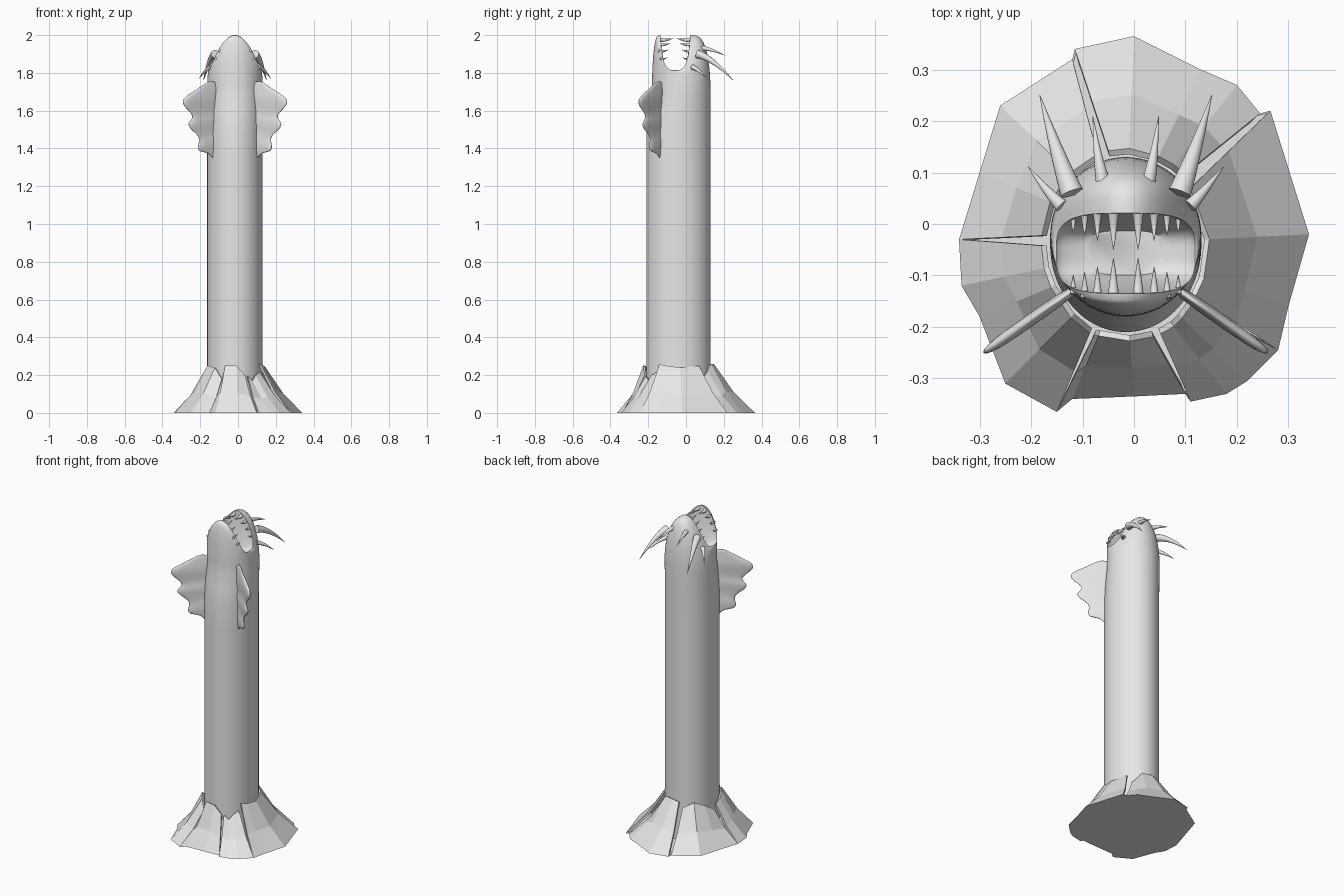
import bpy, bmesh, math
from mathutils import Vector

if "Cube" in bpy.data.objects:
    bpy.data.objects.remove(bpy.data.objects["Cube"])

CX = -0.016          # symmetry plane of the creature
N = 80               # sides of the body

grey = bpy.data.materials.new("stone_grey")
grey.diffuse_color = (0.8, 0.8, 0.8, 1)
grey.use_nodes = True
grey.node_tree.nodes["Principled BSDF"].inputs["Base Color"].default_value = grey.diffuse_color


def make(name, bm, smooth=None):
    bmesh.ops.recalc_face_normals(bm, faces=bm.faces)
    me = bpy.data.meshes.new(name)
    bm.to_mesh(me)
    bm.free()
    me.materials.append(grey)
    ob = bpy.data.objects.new(name, me)
    bpy.context.collection.objects.link(ob)
    if smooth:
        bpy.ops.object.select_all(action='DESELECT')
        ob.select_set(True)
        bpy.context.view_layer.objects.active = ob
        bpy.ops.object.shade_smooth_by_angle(angle=math.radians(smooth))
    return ob


def loft(bm, rings, closed=True, caps=True):
    rows = [[bm.verts.new(p) for p in r] for r in rings]
    n = len(rows[0])
    for a, b in zip(rows, rows[1:]):
        for i in range(n if closed else n - 1):
            j = (i + 1) % n
            bm.faces.new((a[i], a[j], b[j], b[i]))
    if caps:
        bm.faces.new(rows[0])
        bm.faces.new(rows[-1])


def spike(bm, p0, p1, p2, r, sides=12, steps=8):
    """Curved tapering cone along a quadratic curve."""
    p0, p1, p2 = Vector(p0), Vector(p1), Vector(p2)
    rings = []
    for k in range(steps + 1):
        t = k / steps
        c = p0 * (1 - t) ** 2 + p1 * 2 * t * (1 - t) + p2 * t * t
        d = ((p1 - p0) * (1 - t) + (p2 - p1) * t).normalized()
        u = d.cross(Vector((0.3, 0.2, 1))).normalized()
        v = d.cross(u)
        rad = r * max((1 - t) ** 0.85, 0.03)
        rings.append([c + (u * math.cos(a) + v * math.sin(a)) * rad
                      for a in (2 * math.pi * i / sides for i in range(sides))])
    loft(bm, rings)


# --- body, jaws and mouth cavity as one lofted skin ---
ANG = [2 * math.pi * i / N for i in range(N)]


def ellipse(cy, rx, ry, z):
    return [Vector((CX + rx * math.cos(a), cy + ry * math.sin(a), z)) for a in ANG]


def mouth_rim():
    pts = []
    for a in ANG:
        c, s = math.cos(a), math.sin(a)
        d = (abs(c) ** 3.5 + abs(s) ** 3.5) ** (1 / 3.5)
        x, y = 0.135 * c / d, 0.078 * s / d
        pts.append(Vector((CX + x, -0.057 + y, 2.0 - 10.2 * x * x)))
    return pts


rim = mouth_rim()
neck = ellipse(-0.025, 0.147, 0.155, 1.70)
rings = [ellipse(-0.04, 0.147, 0.17, z) for z in (0.0, 0.7, 1.35, 1.5)]
rings += [ellipse(-0.034, 0.147, 0.164, 1.6), neck]
for k in range(1, 13):                       # outer jaws curling to the lips
    f = k / 12 * math.pi / 2
    w = max(math.cos(f), 0) ** 0.6
    ring = []
    for b, r in zip(neck, rim):
        p = r.lerp(b, w)
        p.z = 1.70 + (r.z - 1.70) * math.sin(f)
        ring.append(p)
    rings.append(ring)
for k in range(1, 7):                        # inner walls down to the throat
    t = k / 6
    ring = []
    for r in rim:
        s = 1 - 0.45 * t ** 1.6
        ring.append(Vector((CX + (r.x - CX) * s, -0.055 + (r.y + 0.055) * s,
                            r.z + (1.785 - r.z) * t)))
    rings.append(ring)
bm = bmesh.new()
loft(bm, rings)
make("worm_body", bm, 50)

# --- teeth along both lips ---
for name, y0, way in (("front_teeth", -0.138, 1), ("back_teeth", 0.022, -1)):
    bm = bmesh.new()
    for dx, length, r in ((0.024, 0.072, 0.012), (0.055, 0.055, 0.010),
                          (0.080, 0.045, 0.009), (0.102, 0.032, 0.007)):
        for s in (-1, 1):
            z = 1.982 - 10.2 * dx * dx
            x = CX + s * dx
            yb = y0 + way * (0.008 if dx > 0.09 else 0)
            spike(bm, (x, yb - way * 0.006, z), (x, yb + way * length * 0.5, z - 0.008),
                  (x, yb + way * length, z + 0.008), r, 10, 6)
    make(name, bm, 50)

# --- horns on the back of the head ---
for name, a, b, c, r in (
        ("large_horn", (0.105, 0.06, 1.90), (0.135, 0.14, 1.88), (0.167, 0.25, 1.76), 0.023),
        ("inner_horn", (0.045, 0.085, 1.93), (0.055, 0.13, 1.93), (0.064, 0.21, 1.89), 0.014),
        ("outer_horn", (0.125, 0.035, 1.83), (0.155, 0.065, 1.82), (0.19, 0.112, 1.77), 0.014)):
    for s, side in ((-1, "left"), (1, "right")):
        bm = bmesh.new()
        spike(bm, *[(CX + s * p[0], p[1], p[2]) for p in (a, b, c)], r)
        make(side + "_" + name, bm, 50)

# --- side fins with scalloped edge: (x, z, half thickness) ---
EDGE = [(0.135, 1.767, .006), (0.205, 1.71, .009), (0.29, 1.665, .013), (0.282, 1.622, .010),
        (0.212, 1.57, .005), (0.258, 1.535, .011), (0.246, 1.503, .009), (0.182, 1.459, .005),
        (0.205, 1.408, .010), (0.192, 1.378, .008), (0.135, 1.38, .005), (0.108, 1.326, .004)]
for s, side in ((-1, "left"), (1, "right")):
    bm = bmesh.new()
    rings = []
    for i, (x, z, h) in enumerate(EDGE):
        rz = 1.745 - 0.41 * i / (len(EDGE) - 1)
        ring = []
        for u, k in ((0, 1), (0.5, 1), (0.9, 1), (1, 0), (0.9, -1), (0.5, -1), (0, -1)):
            px = 0.085 + (x - 0.085) * u
            py = -0.12 - 0.7 * (px - 0.09)
            ring.append((CX + s * (px + 0.55 * h * k), py + 0.83 * h * k, rz + (z - rz) * u))
        rings.append(ring)
    loft(bm, rings)
    fin = make(side + "_fin", bm, 180)
    sub = fin.modifiers.new("round", 'SUBSURF')
    sub.levels = sub.render_levels = 2

# --- broken ground: shards as (x, y, top height) around the outline ---
SHARDS = [
    [(-.15, -.365, .20), (-.12, -.34, .25), (0, -.335, .25), (.1, -.33, .19)],
    [(.11, -.345, .20), (.18, -.33, .17), (.22, -.305, .20), (.28, -.245, .22)],
    [(.28, -.245, .26), (.3, -.16, .25), (.34, -.02, .24), (.265, .22, .25)],
    [(.245, .215, .19), (.2, .27, .22), (.13, .3, .26), (0, .365, .26), (-.115, .34, .25)],
    [(-.12, .32, .21), (-.26, .23, .25), (-.30, .1, .22), (-.34, -.03, .17)],
    [(-.34, -.03, .20), (-.335, -.12, .22), (-.3, -.18, .25), (-.25, -.31, .24), (-.15, -.365, .17)],
]
for n, shard in enumerate(SHARDS):
    tops = []
    for x, y, h in shard:
        a = math.atan2(y + 0.04, x - CX)
        k = 1.10 + 0.35 * (0.26 - h)
        tops.append(Vector((CX + 0.147 * k * math.cos(a), -0.04 + 0.17 * k * math.sin(a), h)))
    # pull the upper ends together so cracks open between shards
    tops[0] = tops[0].lerp(tops[1], 0.15)
    tops[-1] = tops[-1].lerp(tops[-2], 0.15)
    low = [Vector((x, y, 0)) for x, y, h in shard]
    mid = []
    for p, q in zip(low, tops):
        m = p.lerp(q, 0.52)
        m.z = 0.43 * q.z
        mid.append(m)
    bm = bmesh.new()
    loft(bm, [low, mid, tops], closed=False, caps=False)
    bm.normal_update()
    if sum(f.normal.z for f in bm.faces) < 0:
        bmesh.ops.reverse_faces(bm, faces=bm.faces)
    inner = [[p * 1.0 for p in row] for row in (low, mid, tops)]
    for row in inner:                        # thickness towards the body
        for p in row:
            p.x += (CX - p.x) * 0.06
            p.y += (-0.04 - p.y) * 0.06
            p.z = max(p.z - 0.006, 0)
    loft(bm, inner, closed=False, caps=False)
    bm.verts.ensure_lookup_table()
    c, half = len(shard), 3 * len(shard)
    border = list(range(c)) + [2 * c - 1] + list(range(3 * c - 1, 2 * c - 1, -1)) + [c]
    for i, a in enumerate(border):
        b = border[(i + 1) % len(border)]
        bm.faces.new([bm.verts[j] for j in (a, b, b + half, a + half)])
    make("ground_shard_%d" % (n + 1), bm)

# --- flat underside of the ground ---
bm = bmesh.new()
outline = []
for shard in SHARDS:
    for x, y, h in shard:
        if (x, y) not in outline:
            outline.append((x, y))
loft(bm, [[(x, y, 0) for x, y in outline],
          [(x * 0.98, y * 0.98, 0.006) for x, y in outline]])
make("ground_underside", bm)
